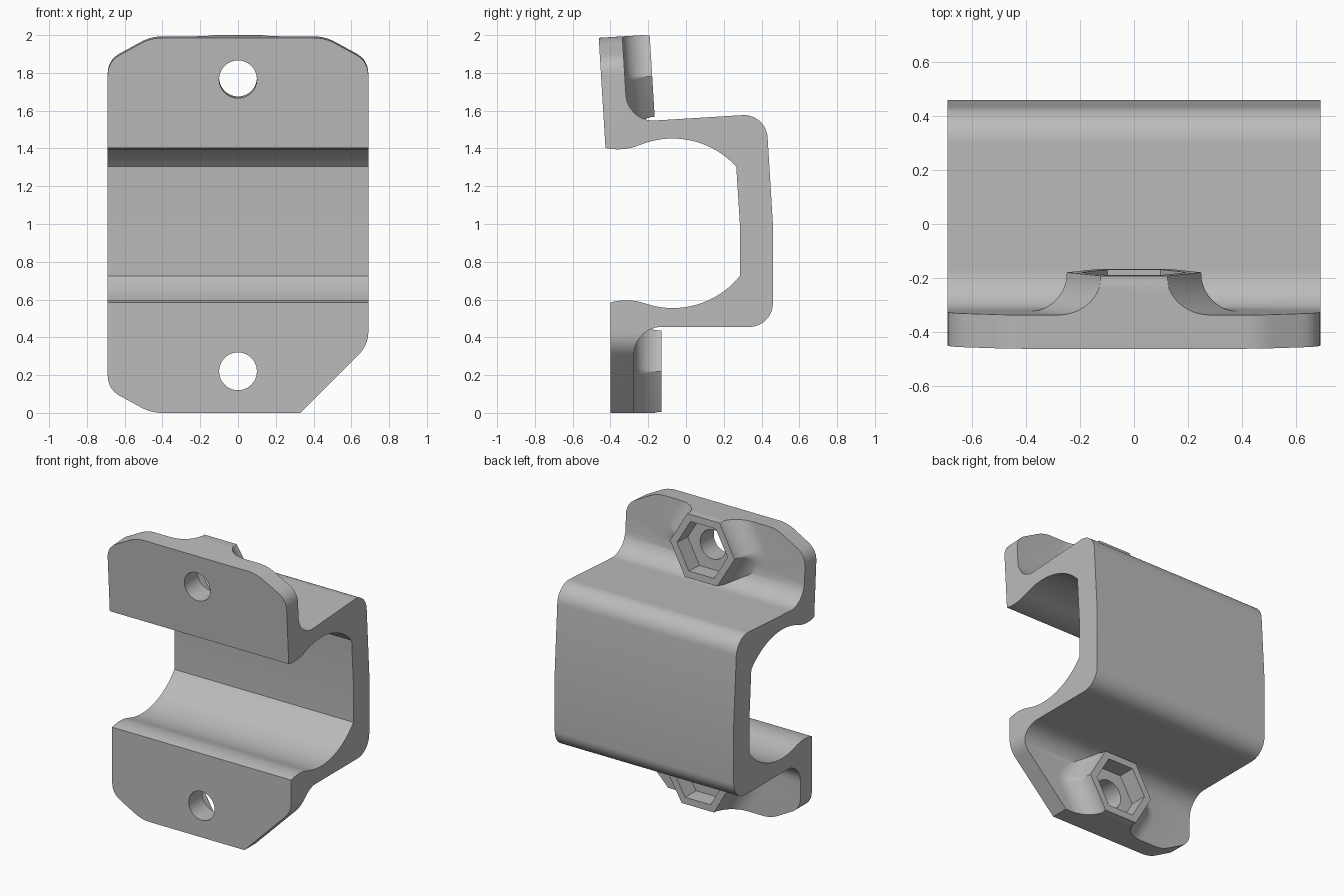
import bpy, bmesh
from math import sin, cos, radians
from mathutils import Vector, Matrix

if "Cube" in bpy.data.objects:
    bpy.data.objects.remove(bpy.data.objects["Cube"])

grey = bpy.data.materials.new("plain_grey")
grey.use_nodes = True
grey.diffuse_color = (0.5, 0.5, 0.5, 1)
grey.node_tree.nodes["Principled BSDF"].inputs["Base Color"].default_value = (0.5, 0.5, 0.5, 1)

# The upper half is the lower half mirrored, then leaned about a line on the back
PIVOT = Vector((0, 0.46, 1))
UPPER = (Matrix.Translation(PIVOT) @ Matrix.Rotation(radians(3.5), 4, 'X')
         @ Matrix.Translation(-PIVOT) @ Matrix.Translation((0, 0, 2.04))
         @ Matrix.Diagonal((1, 1, -1, 1)))
LOWER = Matrix.Identity(4)
HOLE_Z = 0.22


def loft(name, rings):
    """Closed solid through rings of equal length."""
    bm = bmesh.new()
    loops = [[bm.verts.new(p) for p in ring] for ring in rings]
    n = len(loops[0])
    for a, b in zip(loops, loops[1:]):
        for i in range(n):
            j = (i + 1) % n
            bm.faces.new((a[i], a[j], b[j], b[i]))
    bm.faces.new(loops[0])
    bm.faces.new(loops[-1])
    bmesh.ops.recalc_face_normals(bm, faces=bm.faces)
    mesh = bpy.data.meshes.new(name)
    bm.to_mesh(mesh)
    bm.free()
    mesh.materials.append(grey)
    ob = bpy.data.objects.new(name, mesh)
    bpy.context.collection.objects.link(ob)
    return ob


def combine(target, tool, operation):
    mod = target.modifiers.new(operation, 'BOOLEAN')
    mod.operation = operation
    mod.solver = 'EXACT'
    mod.object = tool
    bpy.ops.object.select_all(action='DESELECT')
    bpy.context.view_layer.objects.active = target
    target.select_set(True)
    bpy.ops.object.modifier_apply(modifier=mod.name)
    bpy.data.objects.remove(tool)


def arc(cy, cz, r, start, end, n):
    angles = [radians(start + (end - start) * i / n) for i in range(n + 1)]
    return [(cy + r * cos(a), cz + r * sin(a)) for a in angles]


def soften(before, corner, after, d, n=8):
    """Round one corner of an outline."""
    b, c, a = Vector(before), Vector(corner), Vector(after)
    p, q = c + (b - c).normalized() * d, c + (a - c).normalized() * d
    return [tuple(p * (1 - t) ** 2 + c * 2 * t * (1 - t) + q * t * t)
            for t in (i / n for i in range(n + 1))]


def ring(radius, sides, y, matrix, grow=0.0, fan=1):
    """Polygon round the bolt axis, optionally offset with rounded corners."""
    pts = []
    for i in range(sides):
        mid = 360 * i / sides
        for k in range(fan):
            a = radians(mid + (k / (fan - 1) - 0.5) * 360 / sides) if fan > 1 else radians(mid)
            m = radians(mid)
            pts.append(matrix @ Vector((radius * cos(m) + grow * cos(a), y,
                                        HOLE_Z + radius * sin(m) + grow * sin(a))))
    return pts


# Side profile of the bracket (y, z), lower half
inner = [(-0.40, -0.1)]
inner += arc(-0.316, 0.296, 0.3, 106.3, 71, 8)
inner += arc(-0.07, 1.0106, 0.4556, -108.5, -38.8, 20)
outer = arc(0.335, 0.58, 0.125, 0, -90, 12)
outer += arc(-0.13, 0.31, 0.145, 90, 180, 12) + [(-0.275, -0.1)]


def lift(points):
    mapped = [UPPER @ Vector((0, y, z)) for y, z in reversed(points)]
    return [(p.y, p.z) for p in mapped]


profile = inner + [(0.285, 1.0)] + lift(inner) + lift(outer) + [(0.46, 1.0)] + outer
bracket = loft("bracket", [[(x, y, z) for y, z in profile] for x in (-0.8, 0.8)])

# Nut bosses with a concave flare down to the flange
for label, matrix in (("lower", LOWER), ("upper", UPPER)):
    rings = [ring(0.248, 6, -0.34, matrix, 0.14, 7)]
    for i in range(10, -1, -1):
        a = radians(9 * i)
        grow = max(0.14 * (1 - cos(a)), 0.0008)
        rings.append(ring(0.248, 6, -0.13 - 0.145 * sin(a), matrix, grow, 7))
    combine(bracket, loft(label + "_boss", rings), 'UNION')

# Front outline: clipped corners, with one larger chamfer at the lower left
low_r = [(-0.69, 1), (-0.69, 0.125), (-0.46, 0), (0.33, 0)]
right_side = soften(*low_r[:3], 0.075) + soften(*low_r[1:], 0.06)
left_chamfer = [(0.33, 0)] + soften((0.33, 0), (0.69, 0.36), (0.69, 1), 0.07)
left_side = [(-x, z) for x, z in reversed(right_side)]


def outline(y):
    low = [Vector((x, y, z)) for x, z in right_side + left_chamfer]
    high = [UPPER @ Vector((x, y, z)) for x, z in reversed(right_side + left_side)]
    return low + high


combine(bracket, loft("outline_cutter", [outline(-0.6), outline(0.6)]), 'INTERSECT')

# Bolt holes and hexagonal nut pockets
for label, matrix in (("lower", LOWER), ("upper", UPPER)):
    hole = loft(label + "_hole", [ring(0.1, 40, y, matrix) for y in (-0.55, -0.2)])
    combine(bracket, hole, 'DIFFERENCE')
    pocket = loft(label + "_pocket", [ring(0.195, 6, y, matrix) for y in (-0.25, -0.1)])
    combine(bracket, pocket, 'DIFFERENCE')

bpy.context.view_layer.objects.active = bracket
bracket.select_set(True)
bpy.ops.object.shade_smooth_by_angle(angle=radians(25))
